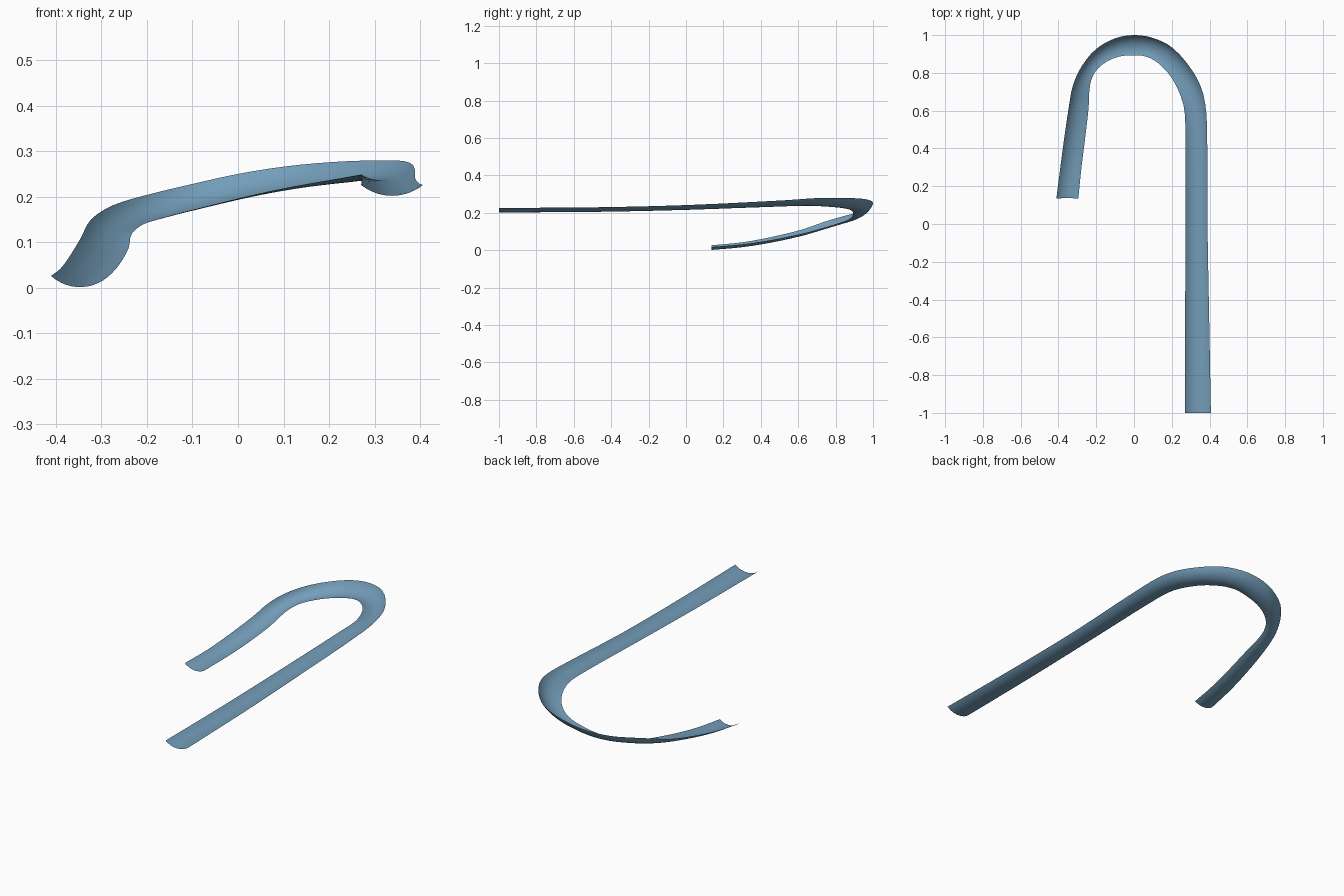
import bpy, bmesh, math
from mathutils import Vector

if "Cube" in bpy.data.objects:
    bpy.data.objects.remove(bpy.data.objects["Cube"])

ARC = 10         # segments across the trough
STEPS = 3        # subdivisions between stations
SAG_TOP, SAG_EXIT = 0.024, 0.020   # trough depth at the two ends

# Stations from the high straight end to the low exit: inner edge, outer edge
STATIONS = [
    ((0.270, -1.00, 0.226), (0.407, -1.00, 0.226)),
    ((0.271, -0.50, 0.228), (0.398, -0.50, 0.229)),
    ((0.272, 0.00, 0.237), (0.389, 0.00, 0.241)),
    ((0.272, 0.48, 0.248), (0.386, 0.53, 0.267)),
    ((0.262, 0.63, 0.247), (0.366, 0.69, 0.278)),
    ((0.205, 0.765, 0.237), (0.310, 0.81, 0.280)),
    ((0.130, 0.850, 0.224), (0.205, 0.932, 0.276)),
    ((0.065, 0.886, 0.211), (0.100, 0.985, 0.266)),
    ((0.000, 0.893, 0.196), (0.000, 1.00, 0.250)),
    ((-0.080, 0.886, 0.176), (-0.100, 0.983, 0.228)),
    ((-0.150, 0.856, 0.158), (-0.200, 0.927, 0.204)),
    ((-0.205, 0.806, 0.141), (-0.275, 0.838, 0.181)),
    ((-0.233, 0.735, 0.119), (-0.323, 0.735, 0.150)),
    ((-0.240, 0.620, 0.088), (-0.345, 0.620, 0.110)),
    ((-0.258, 0.460, 0.055), (-0.370, 0.450, 0.069)),
    ((-0.278, 0.300, 0.031), (-0.390, 0.300, 0.042)),
    ((-0.295, 0.135, 0.017), (-0.411, 0.135, 0.026)),
]


def rail(points):
    """Smooth curve through the points."""
    p = [Vector(q) for q in points]
    p = [p[0] * 2 - p[1]] + p + [p[-1] * 2 - p[-2]]
    out = []
    for i in range(1, len(p) - 2):
        d = (p[i + 1] - p[i]).length
        # tangents scaled for uneven station spacing
        d0, d1 = (p[i] - p[i - 1]).length, (p[i + 2] - p[i + 1]).length
        m0 = (p[i + 1] - p[i - 1]) * (d / (d + d0))
        m1 = (p[i + 2] - p[i]) * (d / (d + d1))
        for k in range(STEPS):
            t = k / STEPS
            out.append(p[i] * (2*t**3 - 3*t**2 + 1) + m0 * (t**3 - 2*t**2 + t)
                       + p[i + 1] * (3*t**2 - 2*t**3) + m1 * (t**3 - t**2))
    return out + [p[-2]]


inner = rail([s[0] for s in STATIONS])
outer = rail([s[1] for s in STATIONS])
mid = [(a + b) / 2 for a, b in zip(inner, outer)]

# Sweep a shallow circular arc between the two edges
bm = bmesh.new()
rows = []
for i, (a, b) in enumerate(zip(inner, outer)):
    sag = SAG_TOP + (SAG_EXIT - SAG_TOP) * i / (len(mid) - 1)
    travel = mid[min(i + 1, len(mid) - 1)] - mid[max(i - 1, 0)]
    chord = b - a
    half = chord.length / 2
    down = travel.cross(chord).normalized()
    if down.z > 0:
        down.negate()
    phi = 2 * math.atan(sag / half)
    radius = half / math.sin(phi)
    side = chord.normalized()
    row = []
    for j in range(ARC + 1):
        t = phi * (2 * j / ARC - 1)
        row.append(bm.verts.new(mid[i] + side * radius * math.sin(t)
                                + down * radius * (math.cos(t) - math.cos(phi))))
    rows.append(row)
for r0, r1 in zip(rows, rows[1:]):
    for j in range(ARC):
        bm.faces.new((r0[j], r0[j + 1], r1[j + 1], r1[j]))
bm.normal_update()
if sum(f.normal.z for f in bm.faces) < 0:
    bmesh.ops.reverse_faces(bm, faces=bm.faces[:])

mesh = bpy.data.meshes.new("slide_chute")
bm.to_mesh(mesh)
bm.free()
chute = bpy.data.objects.new("slide_chute", mesh)
bpy.context.collection.objects.link(chute)
for poly in mesh.polygons:
    poly.use_smooth = True

# Blue plastic
blue = bpy.data.materials.new("blue_plastic")
blue.diffuse_color = (0.174, 0.34, 0.49, 1)
blue.use_nodes = True
blue.node_tree.nodes["Principled BSDF"].inputs["Base Color"].default_value = blue.diffuse_color
mesh.materials.append(blue)
